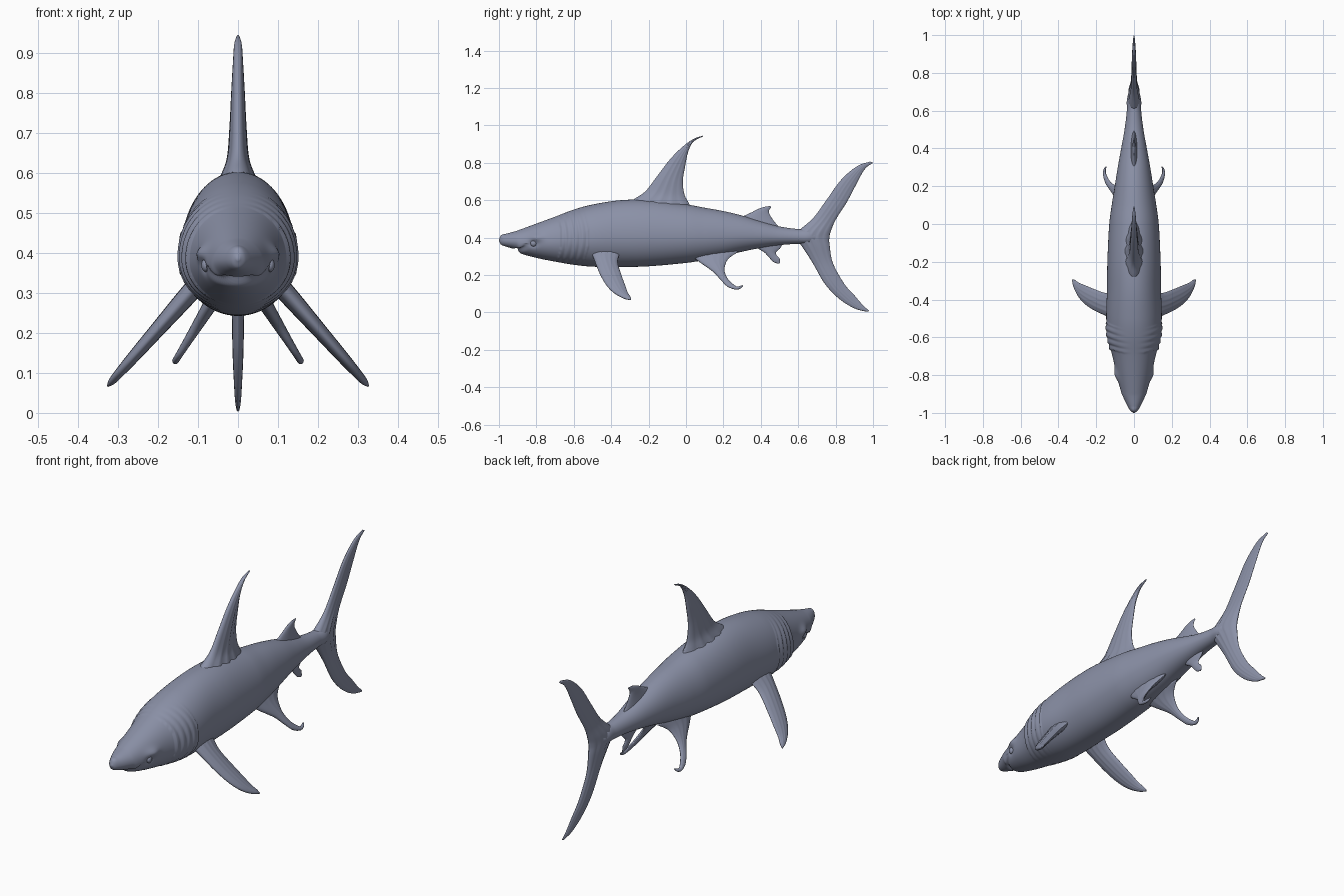
import bpy, bmesh, math
from mathutils import Vector

skin = bpy.data.materials.new("slate grey skin")
skin.diffuse_color = (0.26, 0.285, 0.39, 1)


def sample(rows, t):
    """Smooth curve through rows; the first number of each row is the parameter."""
    n = len(rows)
    t = min(max(t, rows[0][0]), rows[-1][0])
    i = max(k for k in range(n - 1) if rows[k][0] <= t)

    def slope(k, c):
        a, b = rows[max(k - 1, 0)], rows[min(k + 1, n - 1)]
        return (b[c] - a[c]) / (b[0] - a[0])
    p, q = rows[i], rows[i + 1]
    h = q[0] - p[0]
    u = (t - p[0]) / h
    return [(2*u**3 - 3*u*u + 1) * p[c] + (u**3 - 2*u*u + u) * h * slope(i, c)
            + (3*u*u - 2*u**3) * q[c] + (u**3 - u*u) * h * slope(i + 1, c)
            for c in range(1, len(p))]


def loft(name, rings, mirror=False):
    bm = bmesh.new()
    loops = [[bm.verts.new(p) for p in r] for r in rings]
    n = len(loops[0])
    for a, b in zip(loops, loops[1:]):
        for i in range(n):
            j = (i + 1) % n
            bm.faces.new((a[i], a[j], b[j], b[i]))
    bm.faces.new(loops[0])
    bm.faces.new(loops[-1])
    bmesh.ops.recalc_face_normals(bm, faces=bm.faces)
    finish(name, bm, mirror)


def finish(name, bm, mirror):
    me = bpy.data.meshes.new(name)
    bm.to_mesh(me)
    bm.free()
    me.materials.append(skin)
    me.polygons.foreach_set("use_smooth", [True] * len(me.polygons))
    ob = bpy.data.objects.new(name, me)
    bpy.context.collection.objects.link(ob)
    if mirror:
        ob.modifiers.new("mirror", 'MIRROR')


def bump(d, r):
    return math.exp(-(d / r) ** 2)


# Body stations: y, half width, top z, bottom z
BODY = [(-1, .004, .39, .382), (-.99, .018, .412, .364), (-.965, .034, .42, .353),
        (-.91, .06, .435, .335), (-.89, .068, .442, .318), (-.8, .092, .475, .292),
        (-.7, .114, .512, .272), (-.6, .14, .55, .255), (-.5, .147, .577, .245),
        (-.35, .143, .60, .243), (-.2, .141, .602, .247), (0, .131, .578, .265),
        (.1, .118, .56, .28), (.2, .102, .542, .30), (.3, .086, .518, .325),
        (.4, .068, .488, .345), (.5, .05, .46, .36), (.6, .038, .446, .367),
        (.66, .037, .445, .367), (.74, .012, .425, .38)]


def body_point(y, a):
    w, top, bot = sample(BODY, y)
    zc = bot + .45 * (top - bot)
    s, c = math.sin(a), math.cos(a)
    x, z = w * c, zc + s * (top - zc if s > 0 else zc - bot)
    # gill folds, bowed towards the tail
    g = (y + 1.6 * (z - .40) ** 2 + .665) / .036
    if 0 < g < 4:
        side = max(0, 1 - abs((z - .40) / .15) ** 4)
        x += math.copysign(.013 * side * ((g % 1) ** 2 - .5) * min(1, abs(x) / .05), x)
    # brow, eye socket and cheek
    x += math.copysign(.013 * bump(y + .80, .035) * bump(z - .40, .02), x) if abs(x) > .03 else 0
    x -= math.copysign(.010 * bump(y + .815, .022) * bump(z - .368, .018), x) if abs(x) > .03 else 0
    # mouth groove
    if s < -.1 and abs(x) < .085:
        d = bump(y + .905 - 9 * x * x, .011) * (1 - (abs(x) / .085) ** 4)
        z += .016 * d
        x *= 1 - .06 * d
    return x, y, z


RINGS, SIDES = 280, 80
loft("body", [[body_point(-1 + 1.74 * (k / RINGS) ** 1.25, 2 * math.pi * i / SIDES)
               for i in range(SIDES)] for k in range(RINGS + 1)])


def fin(name, rows, x0=0, lean=0, z0=0, rays=0, mirror=False, steps=48, n=22):
    """rows: front edge y, z, rear edge y, z, half thickness, from root to tip."""
    table = [(i,) + r for i, r in enumerate(rows)]
    normal = Vector((1, 0, lean)).normalized()
    rings = []
    for k in range(steps + 1):
        ly, lz, ty, tz, th = sample(table, (len(rows) - 1) * k / steps)
        ring = []
        for i in range(2 * n):
            u = (1 - math.cos(math.pi * i / n)) / 2
            h = th * 2.2 * math.sqrt(max(u, 0)) * max(1 - u, 0) ** .65
            h *= 1 + rays * math.sin(u * 30) * min(1, 3 * u * (1 - u))
            y, z = ly + (ty - ly) * u, lz + (tz - lz) * u
            p = Vector((x0 + lean * (z0 - z), y, z))
            ring.append(p + normal * (h if i < n else -h))
        rings.append(ring)
    loft(name, rings, mirror)


# Main back fin
fin("dorsal_fin", [(-.33, .57, .04, .54, .06), (-.275, .608, .015, .585, .04),
                   (-.215, .65, -.008, .63, .026), (-.15, .735, -.017, .70, .02),
                   (-.08, .825, -.005, .78, .016), (-.01, .893, .012, .86, .012),
                   (.045, .93, .04, .913, .009), (.092, .946, .09, .941, .003)], rays=.16)

# Tail fin, upper tip to lower tip in one sweep
fin("tail_fin", [(.985, .807, 1.0, .80, .003), (.915, .782, .955, .765, .008),
                 (.83, .71, .905, .675, .011), (.75, .60, .86, .59, .013),
                 (.68, .505, .80, .495, .017), (.60, .435, .773, .43, .03),
                 (.58, .405, .766, .395, .032), (.61, .367, .768, .36, .028),
                 (.674, .27, .785, .265, .016), (.743, .152, .845, .155, .013),
                 (.82, .072, .90, .092, .01), (.90, .022, .945, .04, .007),
                 (.965, .004, .98, .008, .003)], rays=.14, steps=80)

# Small fins on the rear back and belly
fin("second_dorsal_fin", [(.26, .50, .52, .44, .02), (.31, .517, .49, .465, .016),
                          (.35, .535, .462, .50, .012), (.385, .553, .445, .53, .009),
                          (.42, .565, .445, .548, .006), (.452, .569, .456, .562, .002)])
fin("anal_fin", [(.35, .38, .52, .375, .016), (.385, .343, .505, .345, .012),
                 (.42, .32, .482, .322, .01), (.445, .293, .485, .305, .008),
                 (.468, .27, .50, .29, .006), (.495, .26, .503, .266, .002)])

# Paired fins
fin("pectoral_fins", [(-.51, .33, -.35, .33, .024), (-.49, .28, -.365, .27, .022),
                      (-.46, .205, -.345, .20, .018), (-.425, .145, -.325, .145, .015),
                      (-.385, .105, -.312, .108, .012), (-.335, .077, -.298, .085, .009),
                      (-.297, .066, -.293, .072, .003)],
    x0=.13, lean=.88, z0=.29, rays=.1, mirror=True)
fin("pelvic_fins", [(.02, .31, .28, .325, .024), (.075, .268, .225, .285, .018),
                    (.145, .218, .206, .235, .014), (.185, .175, .215, .195, .011),
                    (.22, .14, .237, .165, .009), (.262, .124, .268, .14, .008),
                    (.29, .128, .284, .14, .006), (.306, .143, .30, .146, .002)],
    x0=.07, lean=.62, z0=.27, rays=.08, mirror=True)

# Eyes
bm = bmesh.new()
bmesh.ops.create_uvsphere(bm, u_segments=24, v_segments=16, radius=.017)
bmesh.ops.scale(bm, vec=(.7, 1, 1), verts=bm.verts)
bmesh.ops.translate(bm, vec=(.08, -.815, .37), verts=bm.verts)
finish("eyes", bm, True)
